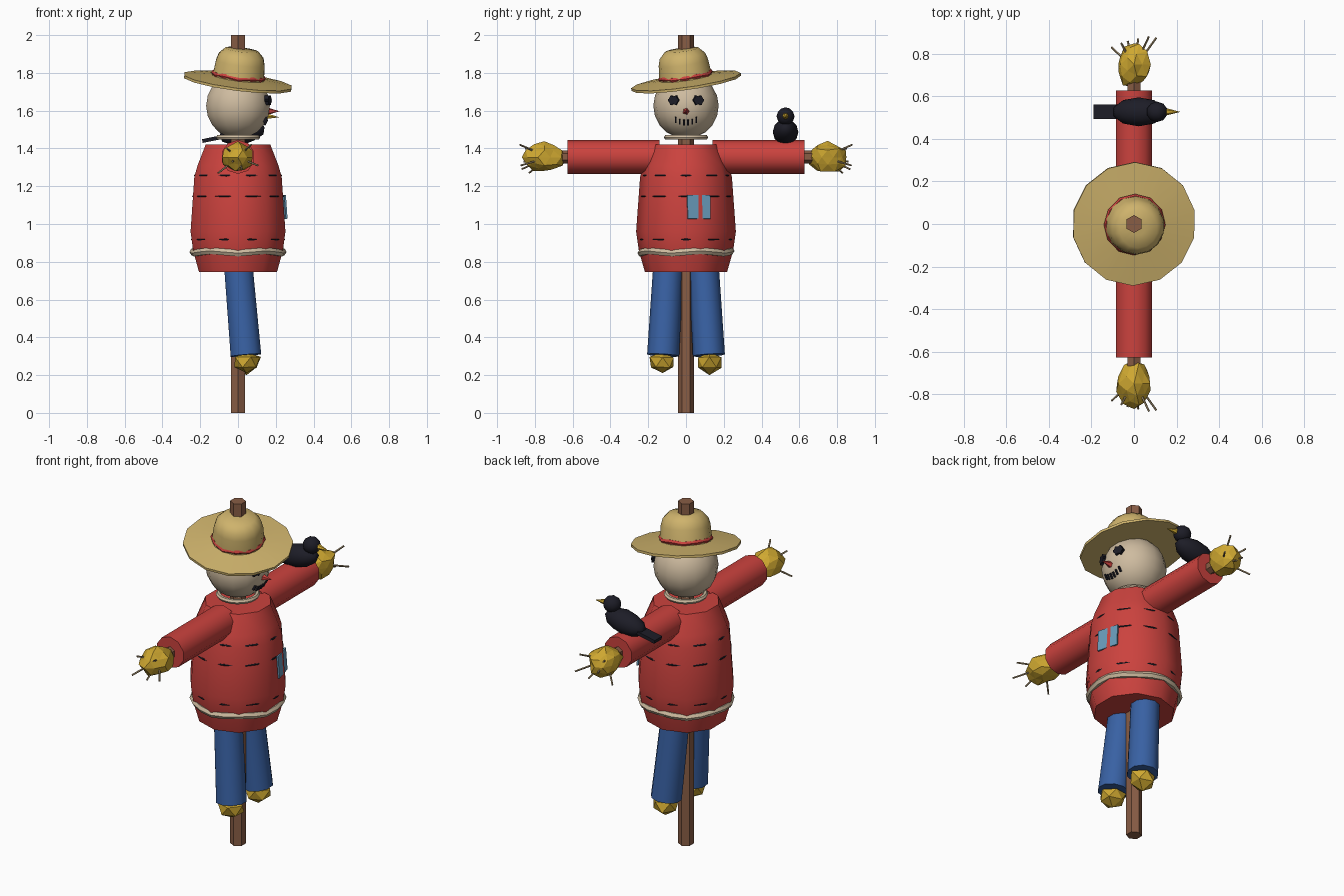
import bpy, bmesh, math, random
from mathutils import Vector

if "Cube" in bpy.data.objects:
    bpy.data.objects.remove(bpy.data.objects["Cube"])

random.seed(4)

def mat(name, col):
    m = bpy.data.materials.new(name)
    m.diffuse_color = (*col, 1)
    m.use_nodes = True
    m.node_tree.nodes["Principled BSDF"].inputs["Base Color"].default_value = m.diffuse_color
    return m

RED = mat("red_cloth", (0.60, 0.055, 0.048))
BLUE = mat("blue_denim", (0.04, 0.12, 0.37))
SACK = mat("sackcloth", (0.62, 0.50, 0.35))
HAT = mat("hat_straw", (0.62, 0.45, 0.15))
STRAW = mat("yellow_straw", (0.62, 0.39, 0.03))
WOOD = mat("brown_wood", (0.25, 0.11, 0.06))
BLACK = mat("black", (0.012, 0.012, 0.02))
PATCH = mat("patch_blue", (0.14, 0.33, 0.50))
TWIG = mat("dry_twig", (0.36, 0.27, 0.15))

def finish(name, m, smooth=None):
    o = bpy.context.object
    o.name = name
    o.data.materials.append(m)
    if smooth:
        bpy.ops.object.shade_smooth_by_angle(angle=math.radians(smooth))
    return o

def rod(name, a, b, r1, r2, m, n=8, smooth=None):
    """Tapered cylinder from a to b."""
    a, b = Vector(a), Vector(b)
    d = b - a
    bpy.ops.mesh.primitive_cone_add(vertices=n, radius1=r1, radius2=r2, depth=d.length,
                                    location=(a + b) / 2)
    o = finish(name, m, smooth)
    o.rotation_mode = 'QUATERNION'
    o.rotation_quaternion = Vector((0, 0, 1)).rotation_difference(d)
    return o

def ball(name, c, s, m, sub=2, jitter=0.0, smooth=None):
    bpy.ops.mesh.primitive_ico_sphere_add(subdivisions=sub, radius=1, location=c)
    o = finish(name, m, smooth)
    for v in o.data.vertices:
        v.co *= 1 + random.uniform(-jitter, jitter)
    o.scale = s
    return o

def box(name, c, s, m, rot=(0, 0, 0)):
    bpy.ops.mesh.primitive_cube_add(size=1, location=c, rotation=rot)
    o = finish(name, m)
    o.scale = s
    return o

def ring(name, c, R, r, m, rot=(0, 0, 0), n=24, k=6, wave=0.0):
    bpy.ops.mesh.primitive_torus_add(major_radius=R, minor_radius=r, major_segments=n,
                                     minor_segments=k, location=c, rotation=rot)
    o = finish(name, m, 50)
    for v in o.data.vertices:
        v.co.z += wave * math.sin(5 * math.atan2(v.co.y, v.co.x))
    return o

def lathe(name, prof, n, m, smooth, loc=(0, 0, 0), rot=(0, 0, 0)):
    """Spin a profile of (radius, z) points, closed at both ends."""
    bm = bmesh.new()
    rows = [[bm.verts.new((r * math.sin(2 * math.pi * i / n), r * math.cos(2 * math.pi * i / n), z))
             for i in range(n)] for r, z in prof]
    for a, b in zip(rows, rows[1:]):
        for i in range(n):
            j = (i + 1) % n
            bm.faces.new((a[i], a[j], b[j], b[i]))
    bm.faces.new(rows[0])
    bm.faces.new(rows[-1])
    bmesh.ops.recalc_face_normals(bm, faces=bm.faces)
    me = bpy.data.meshes.new(name)
    bm.to_mesh(me)
    bm.free()
    o = bpy.data.objects.new(name, me)
    bpy.context.collection.objects.link(o)
    bpy.ops.object.select_all(action='DESELECT')
    o.select_set(True)
    bpy.context.view_layer.objects.active = o
    o.location, o.rotation_euler = loc, rot
    return finish(name, m, smooth)

# wooden frame
rod("pole", (0, 0, 0), (0, 0, 2), 0.042, 0.042, WOOD, 6)
rod("cross_beam", (0, -0.72, 1.355), (0, 0.72, 1.355), 0.034, 0.034, WOOD, 6)

# shirt with dark stripes, rope belt and patch
lathe("shirt", [(0.217, 0.745), (0.25, 0.86), (0.264, 0.96), (0.243, 1.25),
                (0.225, 1.31), (0.18, 1.42)], 10, RED, 40)
ring("stripe_low", (0, 0, 0.918), 0.2435, 0.006, BLACK)
ring("stripe_middle", (0, 0, 1.147), 0.2385, 0.005, BLACK)
ring("stripe_high", (0, 0, 1.257), 0.2275, 0.006, BLACK)
ring("rope_belt", (0, 0, 0.852), 0.237, 0.02, SACK, wave=0.006, n=20)
ring("rope_neck", (0, 0, 1.459), 0.103, 0.014, SACK)
box("patch", (0.237, 0.068, 1.09), (0.009, 0.125, 0.125), PATCH, (0, -0.07, 0.27))

# limbs, mirrored across y
for s, side in ((-1, "right"), (1, "left")):
    rod("sleeve_" + side, (0, s * 0.14, 1.355), (0, s * 0.628, 1.355), 0.09, 0.09, RED, 10, 40)
    rod("trouser_leg_" + side, (0.042, s * 0.121, 0.305), (0, s * 0.093, 0.80),
        0.085, 0.079, BLUE, 10, 40)
    ball("straw_foot_" + side, (0.045, s * 0.124, 0.267), (0.078, 0.074, 0.06), STRAW, 1, 0.12)
    ball("straw_hand_" + side, (0, s * 0.75, 1.353), (0.08, 0.108, 0.078), STRAW, 2, 0.13)
    for i, (x, y, z) in enumerate([(0.105, 0.875, 1.31), (-0.105, 0.83, 1.27), (0.07, 0.88, 1.42),
                                   (0.02, 0.87, 1.29), (-0.06, 0.85, 1.40), (-0.03, 0.86, 1.33)]):
        rod(f"twig_{side}_{i}", (0, s * 0.73, 1.353), (x, s * y, z), 0.006, 0.005, TWIG, 5)

# head
bpy.ops.mesh.primitive_uv_sphere_add(segments=14, ring_count=10, radius=0.173, location=(0, 0, 1.625))
finish("head", SACK, 40)

# face
for s in (-1, 1):
    for a in (-0.45, 0.45):
        box("eye", (0.155, s * 0.063, 1.655), (0.03, 0.05, 0.034), BLACK, (a, 0, s * 0.35))
rod("nose", (0.155, 0, 1.597), (0.22, 0, 1.597), 0.021, 0.0, RED, 5)
for i in range(6):
    y = -0.055 + i * 0.022
    z = 1.538 + 5 * y * y
    x = math.sqrt(0.17 ** 2 - y * y - (z - 1.625) ** 2)
    box("mouth_stitch", (x - 0.001, y, z), (0.016, 0.009, 0.032), BLACK, (0, 0.5, 0))

# tilted hat
tilt = (0.14, 0.125, 0)
lathe("hat", [(0.15, -0.012), (0.293, -0.012), (0.293, 0.002), (0.14, 0.018), (0.132, 0.10),
              (0.122, 0.135), (0.09, 0.168), (0.03, 0.172)], 14, HAT, 45, (0, 0, 1.757), tilt)
ring("hat_band", (0.003, -0.003, 1.786), 0.132, 0.014, RED, tilt, n=12, wave=0.004)

# crow on the left sleeve
C = 0.527
ball("crow_body", (0.022, C, 1.487), (0.127, 0.068, 0.066), BLACK, 2, 0, 40).rotation_euler = (0, -0.2, 0)
ball("crow_head", (0.108, C, 1.57), (0.05, 0.048, 0.048), BLACK, 2, 0, 40)
rod("crow_beak", (0.14, C, 1.572), (0.218, C, 1.565), 0.02, 0.0, STRAW, 6)
box("crow_tail", (-0.125, C, 1.452), (0.13, 0.068, 0.02), BLACK, (0, -0.2, 0))
